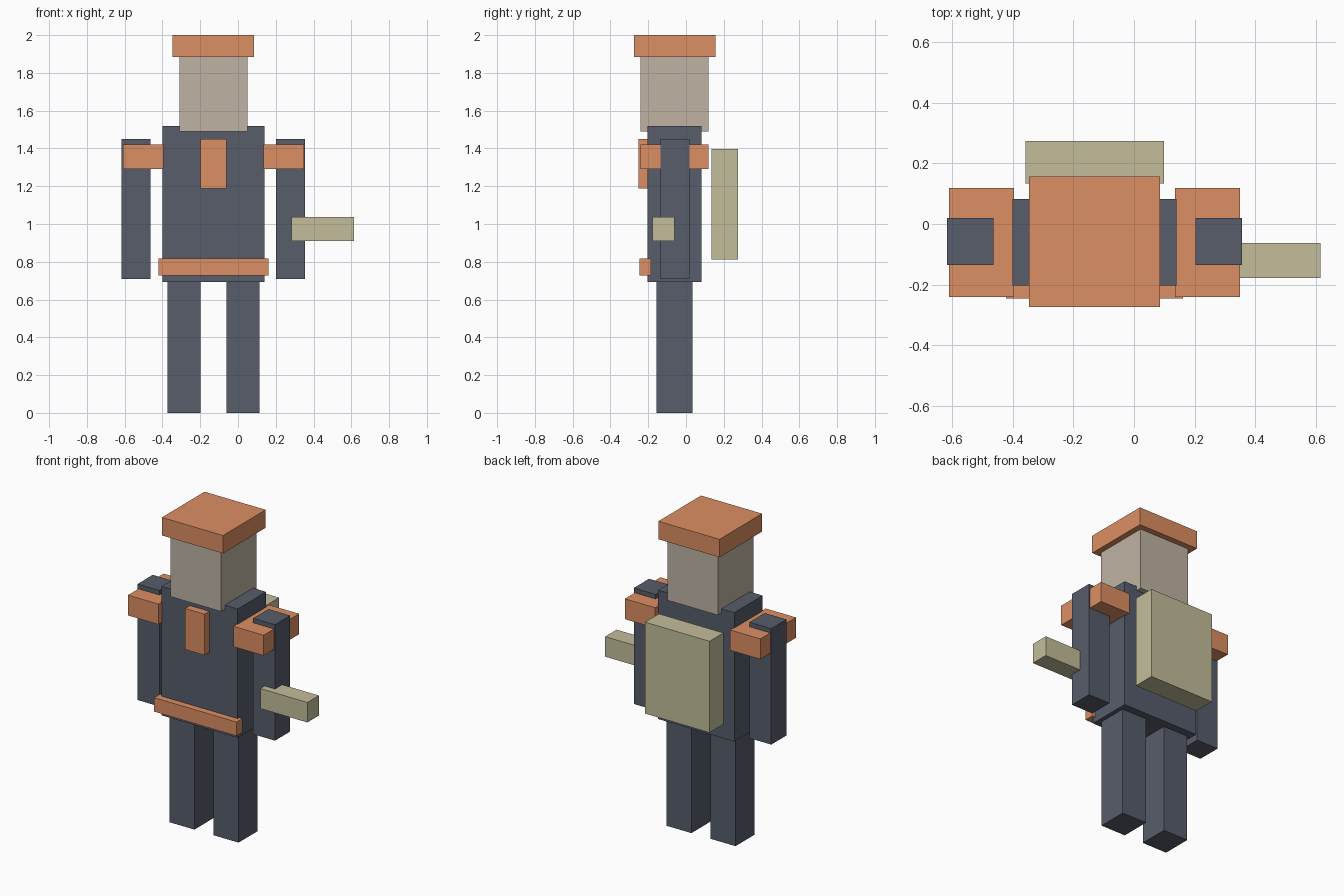
import bpy
import bmesh
from mathutils import Vector

if "Cube" in bpy.data.objects:
    bpy.data.objects.remove(bpy.data.objects["Cube"])

BODY_X = -0.13  # symmetry plane of the figure


def material(name, color):
    m = bpy.data.materials.new(name)
    m.diffuse_color = (*color, 1)
    m.use_nodes = True
    m.node_tree.nodes["Principled BSDF"].inputs["Base Color"].default_value = m.diffuse_color
    return m


SLATE = material("slate", (0.095, 0.109, 0.147))
ORANGE = material("orange", (0.72, 0.275, 0.125))
BEIGE = material("beige", (0.52, 0.456, 0.371))
KHAKI = material("khaki", (0.55, 0.515, 0.328))


def box(name, x, y, z, mat):
    """Box from (min, max) ranges along each axis."""
    lo, hi = Vector((x[0], y[0], z[0])), Vector((x[1], y[1], z[1]))
    bm = bmesh.new()
    bmesh.ops.create_cube(bm, size=1)
    bmesh.ops.scale(bm, vec=hi - lo, verts=bm.verts)
    mesh = bpy.data.meshes.new(name)
    bm.to_mesh(mesh)
    bm.free()
    mesh.materials.append(mat)
    obj = bpy.data.objects.new(name, mesh)
    obj.location = (lo + hi) / 2
    bpy.context.collection.objects.link(obj)
    return obj


def centred(name, half_width, y, z, mat):
    return box(name, (BODY_X - half_width, BODY_X + half_width), y, z, mat)


def pair(name, inner, outer, y, z, mat):
    """Left and right boxes, offsets measured from the symmetry plane."""
    box("left_" + name, (BODY_X + inner, BODY_X + outer), y, z, mat)
    box("right_" + name, (BODY_X - outer, BODY_X - inner), y, z, mat)


# Body and limbs
centred("torso", 0.27, (-0.203, 0.083), (0.694, 1.518), SLATE)
pair("leg", 0.068, 0.244, (-0.157, 0.034), (0.0, 0.694), SLATE)
pair("arm", 0.332, 0.486, (-0.135, 0.019), (0.708, 1.449), SLATE)

# Head and hat
centred("head", 0.179, (-0.24, 0.119), (1.491, 1.89), BEIGE)
centred("hat", 0.216, (-0.274, 0.156), (1.885, 2.0), ORANGE)

# Armour trim
pair("shoulder_pad", 0.265, 0.479, (-0.24, 0.119), (1.29, 1.42), ORANGE)
centred("chest_plate", 0.069, (-0.251, -0.2), (1.187, 1.449), ORANGE)
centred("belt", 0.291, (-0.245, -0.186), (0.728, 0.817), ORANGE)

# Equipment
centred("backpack", 0.228, (0.134, 0.274), (0.813, 1.397), KHAKI)
box("hand_tool", (0.282, 0.615), (-0.178, -0.062), (0.91, 1.038), KHAKI)
